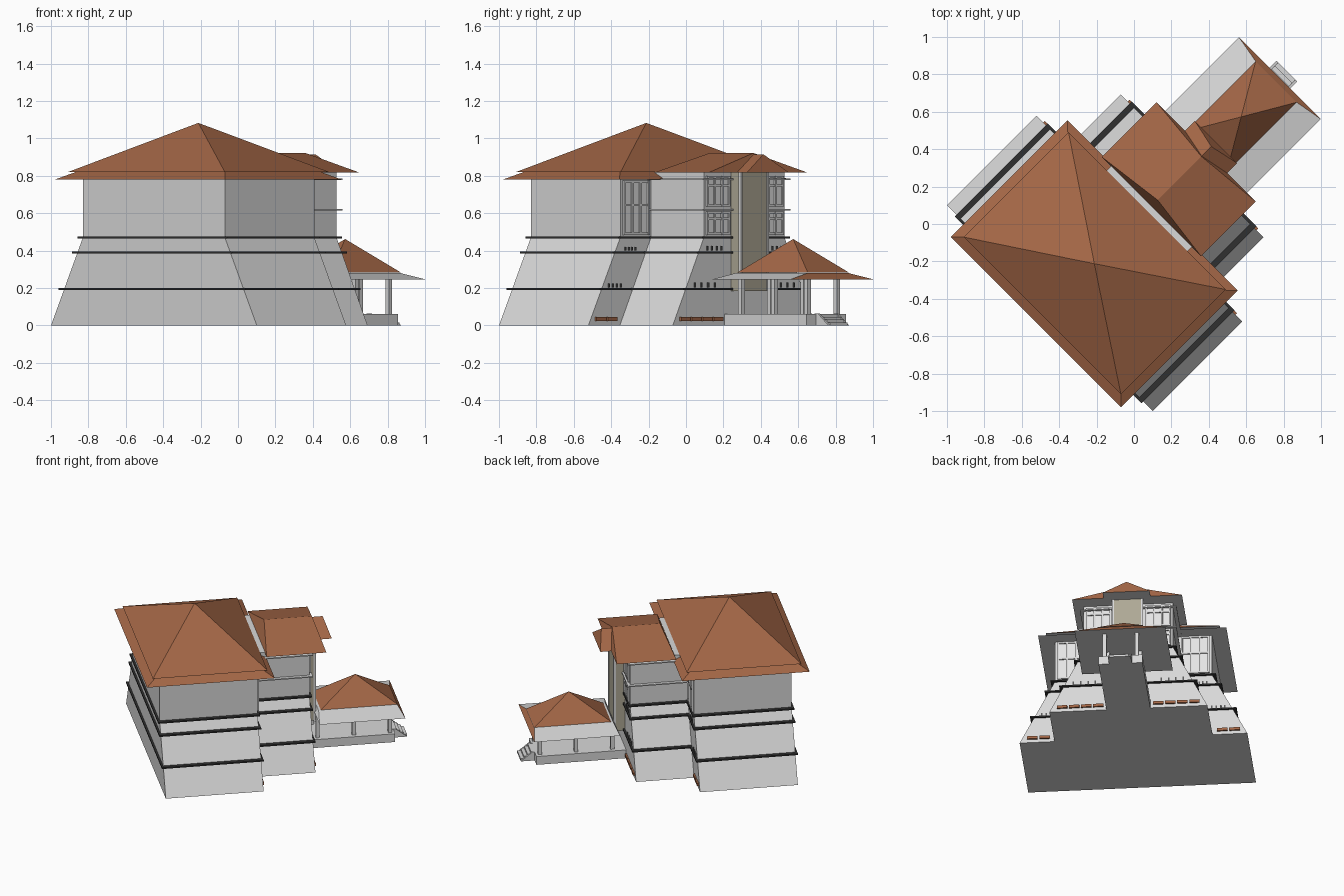
import bpy, bmesh, math
from mathutils import Matrix

if "Cube" in bpy.data.objects:
    bpy.data.objects.remove(bpy.data.objects["Cube"])

ROT = Matrix.Rotation(math.radians(45), 4, 'Z')   # building axis runs along the diagonal


def material(name, rgb):
    m = bpy.data.materials.new(name)
    m.diffuse_color = (*rgb, 1)
    m.use_nodes = True
    m.node_tree.nodes["Principled BSDF"].inputs["Base Color"].default_value = m.diffuse_color
    return m


WALL = material("pale_grey_wall", (0.69, 0.69, 0.69))
ROOF = material("rust_roof", (0.37, 0.135, 0.062))
BAND = material("black_band", (0.03, 0.03, 0.03))
TAN = material("tan_glazing", (0.42, 0.39, 0.30))
PANE = material("light_pane", (0.78, 0.78, 0.78))
SLIT = material("dark_grey_slit", (0.1, 0.1, 0.1))


def finish(name, bm, mats, rule=None):
    bmesh.ops.remove_doubles(bm, verts=bm.verts, dist=1e-5)
    bmesh.ops.recalc_face_normals(bm, faces=bm.faces)
    bm.normal_update()
    if rule:
        for f in bm.faces:
            f.material_index = rule(f.normal)
    bm.transform(ROT)
    me = bpy.data.meshes.new(name)
    bm.to_mesh(me)
    bm.free()
    for m in mats:
        me.materials.append(m)
    ob = bpy.data.objects.new(name, me)
    bpy.context.collection.objects.link(ob)
    return ob


def add_frustum(bm, r0, z0, r1, z1):
    """Solid between two rectangles (u0, u1, v0, v1); the top may shrink to a ridge or point."""
    def ring(r, z):
        return [bm.verts.new((u, v, z)) for u, v in
                ((r[0], r[2]), (r[1], r[2]), (r[1], r[3]), (r[0], r[3]))]
    a, b = ring(r0, z0), ring(r1, z1)
    bm.faces.new(a[::-1])
    bm.faces.new(b)
    for i in range(4):
        j = (i + 1) % 4
        bm.faces.new((a[i], a[j], b[j], b[i]))


def frustum(name, r0, z0, r1, z1, mats, rule=None):
    bm = bmesh.new()
    add_frustum(bm, r0, z0, r1, z1)
    return finish(name, bm, mats, rule)


def boxes(name, items, mat):
    """Several boxes (u0, u1, v0, v1, z0, z1) in one object."""
    bm = bmesh.new()
    for b in items:
        add_frustum(bm, b[:4], b[4], b[:4], b[5])
    return finish(name, bm, [mat])


def both(items):
    """Mirror boxes across the building axis."""
    return items + [(a, b, -d, -c, e, f) for a, b, c, d, e, f in items]


def soffit(n):
    return 1 if n.z < -0.9 else 0


# battered bodies: sloped sides below, upright above
def body(name, u0, u1, low, high, top):
    bm = bmesh.new()
    prof = [(-low, 0), (low, 0), (high, 0.47), (high, top), (-high, top), (-high, 0.47)]
    a = [bm.verts.new((u0, v, z)) for v, z in prof]
    b = [bm.verts.new((u1, v, z)) for v, z in prof]
    bm.faces.new(a)
    bm.faces.new(b[::-1])
    for i in range(6):
        j = (i + 1) % 6
        bm.faces.new((a[i], a[j], b[j], b[i]))
    finish(name, bm, [WALL])


M0, M1, S1 = -0.636, 0.04, 0.44
body("main_body", M0, M1, 0.778, 0.537, 0.815)
body("front_body", M1 - 0.02, S1, 0.54, 0.305, 0.82)

# black string courses around both bodies
for z in (0.195, 0.39, 0.47):
    k = 0.24 * (1 - z / 0.47) + 0.028
    boxes("main_band", [(M0 - 0.014, M1 + 0.014, -0.537 - k, 0.537 + k, z - 0.005, z + 0.005)], BAND)
    boxes("front_band", [(M1, S1 + 0.014, -0.303 - k, 0.303 + k, z - 0.005, z + 0.005)], BAND)
# pale ledges on the front body
boxes("front_ledge", [(M1, S1 + 0.02, -0.33, 0.33, z - 0.004, z + 0.004) for z in (0.62, 0.782)], WALL)

# main roof: flared skirt plus pyramid
frustum("main_roof_skirt", (-0.742, 0.141, -0.643, 0.643), 0.78,
        (-0.66, 0.06, -0.56, 0.56), 0.822, [ROOF, WALL], soffit)
frustum("main_roof", (-0.693, 0.099, -0.594, 0.594), 0.82,
        (-0.30, -0.30, 0, 0), 1.083, [ROOF, WALL], soffit)
# front body roof and bay roof, both with steep hip ends
frustum("front_roof", (0.132, 0.545, -0.375, 0.375), 0.817,
        (0.18, 0.51, 0, 0), 0.922, [ROOF, WALL], soffit)
frustum("bay_roof", (0.40, 0.62, -0.16, 0.16), 0.817,
        (0.42, 0.585, 0, 0), 0.915, [ROOF, WALL], soffit)

# glazed bay with pale corner posts
boxes("bay", [(S1 - 0.01, 0.515, -0.1, 0.1, 0.185, 0.82)], TAN)
boxes("bay_posts", both([(0.503, 0.521, 0.092, 0.106, 0.185, 0.82)]), WALL)


# windows facing the porch side
def window(name, u, v0, v1, z0, z1, cols, rows):
    boxes(name + "_pane", both([(u - 0.005, u + 0.003, v0, v1, z0, z1)]), PANE)
    w = 0.012
    bars = []
    for i in range(cols + 1):
        c = v0 + w / 2 + (v1 - v0 - w) * i / cols
        bars.append((u, u + 0.012, c - w / 2, c + w / 2, z0, z1))
    for t in rows:
        c = z0 + w / 2 + (z1 - z0 - w) * t
        bars.append((u, u + 0.011, v0, v1, c - w / 2, c + w / 2))
    boxes(name + "_frame", both(bars), WALL)


window("main_window", M1, 0.325, 0.52, 0.485, 0.775, 3, (0, 0.55, 1))
window("front_lower_window", S1, 0.115, 0.29, 0.485, 0.61, 3, (0, 0.7, 1))
window("front_upper_window", S1, 0.115, 0.29, 0.635, 0.80, 3, (0, 0.7, 1))

# small slits in the sloping storeys and rust planters at the foot
slits = []
for i in range(4):
    slits.append((M1, M1 + 0.006, 0.42 + i * 0.025, 0.43 + i * 0.025, 0.40, 0.42))
    slits.append((M1, M1 + 0.006, 0.53 + i * 0.03, 0.54 + i * 0.03, 0.202, 0.225))
    slits.append((S1, S1 + 0.006, 0.17 + i * 0.035, 0.18 + i * 0.035, 0.40, 0.425))
    slits.append((S1, S1 + 0.006, 0.22 + i * 0.05, 0.23 + i * 0.05, 0.202, 0.23))
boxes("wall_slits", both(slits), SLIT)
plant = []
for u, a, b, n in ((M1, 0.57, 0.74, 2), (S1, 0.17, 0.50, 4)):
    s = (b - a) / n
    for i in range(n):
        plant.append((u, u + 0.012, a + i * s, a + i * s + s * 0.85, 0.024, 0.044))
boxes("planters", both(plant), ROOF)

# porch: podium, steps with sloped cheeks, columns
boxes("porch_podium", [(S1 - 0.01, 1.06, -0.15, 0.15, 0, 0.062)], WALL)
boxes("porch_steps", [(1.05, 1.155 - i * 0.024, -0.065, 0.065, i * 0.0155, (i + 1) * 0.0155)
                      for i in range(4)], WALL)
for s in (-1, 1):
    v = sorted((s * 0.065, s * 0.078))
    frustum("step_cheek", (1.05, 1.155, *v), 0, (1.05, 1.075, *v), 0.064, [WALL])
c = 0.013
boxes("porch_columns", both([(u - c, u + c, 0.11 - c, 0.11 + c, 0.06, 0.262)
                             for u in (0.53, 0.78, 1.03)]), WALL)

# porch canopy: grey side slopes, rust end slope, rust pyramid on top
frustum("porch_canopy", (0.51, 1.103, -0.31, 0.31), 0.247, (0.53, 1.075, -0.155, 0.155), 0.28,
        [WALL, ROOF], lambda n: 1 if n.x > 0.3 else 0)
frustum("porch_roof", (0.545, 1.075, -0.155, 0.155), 0.284, (0.81, 0.81, 0, 0), 0.462,
        [ROOF, WALL], soffit)
